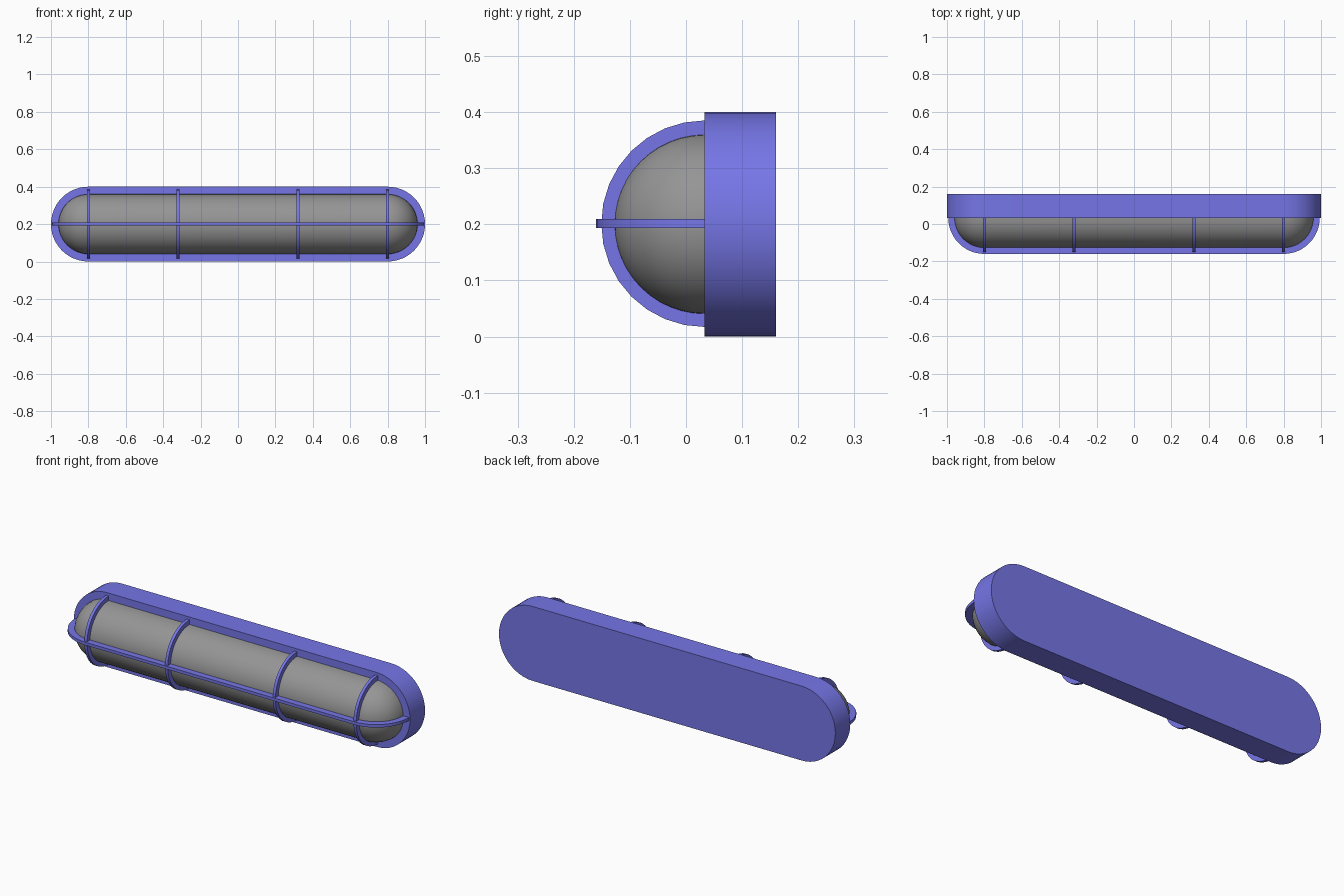
import bpy, bmesh, math
from mathutils import Vector

if "Cube" in bpy.data.objects:
    bpy.data.objects.remove(bpy.data.objects["Cube"])

YC, ZC, HALF = 0.033, 0.201, 0.8   # cage plane, mid height, half straight length


def material(name, rgb):
    m = bpy.data.materials.new(name)
    m.diffuse_color = (*rgb, 1)
    m.use_nodes = True
    m.node_tree.nodes["Principled BSDF"].inputs["Base Color"].default_value = m.diffuse_color
    return m


BLUE = material("blue_paint", (0.18, 0.18, 0.80))
GREY = material("grey_glass", (0.30, 0.30, 0.30))


def finish(name, bm, mat):
    bmesh.ops.remove_doubles(bm, verts=bm.verts, dist=1e-5)
    bmesh.ops.dissolve_degenerate(bm, edges=bm.edges, dist=1e-6)
    bmesh.ops.recalc_face_normals(bm, faces=bm.faces)
    me = bpy.data.meshes.new(name)
    bm.to_mesh(me)
    bm.free()
    me.materials.append(mat)
    ob = bpy.data.objects.new(name, me)
    bpy.context.collection.objects.link(ob)
    bpy.ops.object.select_all(action='DESELECT')
    ob.select_set(True)
    bpy.context.view_layer.objects.active = ob
    bpy.ops.object.shade_smooth_by_angle(angle=math.radians(30))
    return ob


def stadium(r, n=24):
    """Rounded-end outline in (x, z), centred on the origin."""
    pts = []
    for cx, start in ((HALF, -90), (-HALF, 90)):
        for i in range(n + 1):
            a = math.radians(start + 180 * i / n)
            pts.append((cx + r * math.cos(a), r * math.sin(a)))
    return pts


def bridge(bm, a, b, closed=True):
    n = len(a)
    for i in range(n if closed else n - 1):
        j = (i + 1) % n
        bm.faces.new((a[i], a[j], b[j], b[i]))


# Back plate
bm = bmesh.new()
loops = [[bm.verts.new((x, y, z + 0.2)) for x, z in stadium(0.2)] for y in (YC, 0.16)]
bridge(bm, *loops)
for loop in loops:
    bm.faces.new(loop)
finish("back_plate", bm, BLUE)

# Glass cover: half capsule made of shrinking rounded outlines
bm = bmesh.new()
prev, R, STEPS = None, 0.16, 12
for k in range(STEPS + 1):
    e = math.pi / 2 * k / STEPS
    r = max(R * math.cos(e), 1e-7)
    loop = [bm.verts.new((x, YC - R * math.sin(e), z + 0.2)) for x, z in stadium(r)]
    if prev:
        bridge(bm, prev, loop)
    prev = loop
finish("glass_cover", bm, GREY)


def guard(name, inner, outer, offset):
    """Bar with a rectangular section between two matching open paths."""
    bm = bmesh.new()
    rows = []
    for path, s in ((inner, -1), (outer, -1), (outer, 1), (inner, 1)):
        rows.append([bm.verts.new(Vector(p) + s * Vector(offset)) for p in path])
    for i in range(4):
        bridge(bm, rows[i], rows[(i + 1) % 4], closed=False)
    for end in (0, -1):
        bm.faces.new([row[end] for row in rows])
    finish(name, bm, BLUE)


# Hoops across the cover
def hoop_path(r, x, n=16):
    angles = [math.pi * i / n for i in range(n + 1)]
    return [(x, YC - r * math.sin(a), ZC + r * math.cos(a)) for a in angles]


for i, x in enumerate((-0.8, -0.32, 0.32, 0.8)):
    guard(f"cross_hoop_{i + 1}", hoop_path(0.156, x), hoop_path(0.184, x), (0.008, 0, 0))


# Long bar wrapping around the middle
def long_path(r, n=12):
    quarter = [math.pi / 2 * i / n for i in range(n + 1)]
    right = [(HALF + r * math.cos(a), YC - r * math.sin(a), ZC) for a in quarter]
    return right + [(-x, y, z) for x, y, z in reversed(right)]


guard("long_bar", long_path(0.156), long_path(0.193), (0, 0, 0.008))
